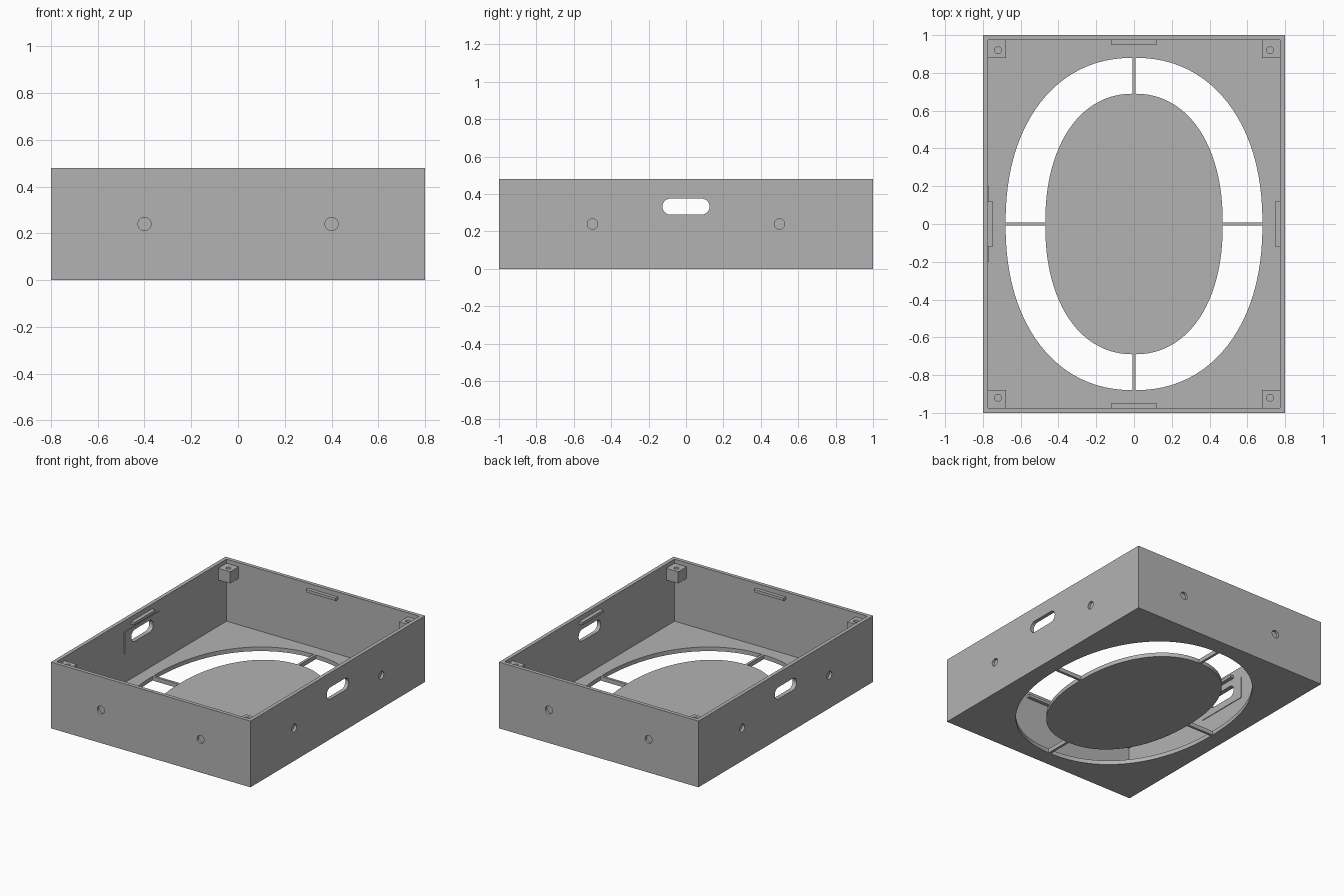
import bpy
import bmesh
from math import cos, sin, pi, copysign
from mathutils import Vector

if "Cube" in bpy.data.objects:
    bpy.data.objects.remove(bpy.data.objects["Cube"], do_unlink=True)

W, L, H = 0.8, 1.0, 0.48        # half width, half length, height
WALL, FLOOR = 0.027, 0.03
IX, IY = W - WALL, L - WALL     # inner wall faces

grey = bpy.data.materials.new("matte grey")
grey.use_nodes = True
grey.diffuse_color = (0.45, 0.45, 0.45, 1)
grey.node_tree.nodes["Principled BSDF"].inputs["Base Color"].default_value = grey.diffuse_color


def add_object(name, bm):
    bmesh.ops.recalc_face_normals(bm, faces=bm.faces)
    mesh = bpy.data.meshes.new(name)
    bm.to_mesh(mesh)
    bm.free()
    mesh.materials.append(grey)
    obj = bpy.data.objects.new(name, mesh)
    bpy.context.collection.objects.link(obj)
    return obj


def box(name, x, y, z):
    """Box from (min, max) pairs."""
    bm = bmesh.new()
    bmesh.ops.create_cube(bm, size=1)
    for v in bm.verts:
        v.co = Vector([(a + b) / 2 + c * (b - a) for c, (a, b) in zip(v.co, (x, y, z))])
    return add_object(name, bm)


def prism(name, outline, start, sweep):
    """Extrude a closed outline of points along a vector."""
    bm = bmesh.new()
    face = bm.faces.new([bm.verts.new(Vector(p) + Vector(start)) for p in outline])
    ext = bmesh.ops.extrude_face_region(bm, geom=[face])
    moved = [g for g in ext["geom"] if isinstance(g, bmesh.types.BMVert)]
    bmesh.ops.translate(bm, verts=moved, vec=Vector(sweep))
    return add_object(name, bm)


def oval(a, b, power=2.2, count=96):
    """Slightly squared ellipse in the floor plane."""
    pts = []
    for i in range(count):
        c, s = cos(2 * pi * i / count), sin(2 * pi * i / count)
        pts.append((a * copysign(abs(c) ** (2 / power), c),
                    b * copysign(abs(s) ** (2 / power), s), 0))
    return pts


def circle(r, axis, half=0, count=32):
    """Circle or, with half > 0, a rounded slot, facing the given axis."""
    pts = []
    for i in range(count):
        t = 2 * pi * (i + 0.5) / count
        u, v = r * cos(t), r * sin(t)
        u += copysign(half, u)
        pts.append({"x": (0, u, v), "y": (u, 0, v), "z": (u, v, 0)}[axis])
    return pts


def cut(obj, cutters):
    """Subtract the cutters, bake the result and remove them."""
    for c in cutters:
        c.hide_render = True
        mod = obj.modifiers.new("cut", "BOOLEAN")
        mod.operation, mod.solver, mod.object = "DIFFERENCE", "EXACT", c
    bpy.context.view_layer.update()
    baked = bpy.data.meshes.new_from_object(
        obj.evaluated_get(bpy.context.evaluated_depsgraph_get()))
    obj.modifiers.clear()
    obj.data = baked
    for c in cutters:
        bpy.data.objects.remove(c, do_unlink=True)


def smooth(obj):
    bpy.ops.object.select_all(action="DESELECT")
    obj.select_set(True)
    bpy.context.view_layer.objects.active = obj
    bpy.ops.object.shade_smooth_by_angle(angle=0.5)


# Open tray with oval floor opening, side slots and shallow wall dimples
tray = box("tray_shell", (-W, W), (-L, L), (0, H))
cutters = [box("cavity_cutter", (-IX, IX), (-IY, IY), (FLOOR, H + 0.1)),
           prism("oval_cutter", oval(0.68, 0.88), (0, 0, -0.1), (0, 0, 0.3))]
DEPTH = 0.018
for s in (-1, 1):
    cutters.append(prism("slot_cutter", circle(0.043, "x", 0.083),
                         (s * (W - 0.1), 0, 0.333), (s * 0.2, 0, 0)))
    for t in (-1, 1):
        cutters.append(prism("side_dimple_cutter", circle(0.028, "x"),
                             (s * (W - DEPTH), t * 0.5, 0.24), (s * 0.1, 0, 0)))
        cutters.append(prism("end_dimple_cutter", circle(0.028, "y"),
                             (t * 0.4, s * (L - DEPTH), 0.24), (0, s * 0.1, 0)))
cut(tray, cutters)
smooth(tray)

# Central oval plate held by four spokes
smooth(prism("floor_plate", oval(0.47, 0.69), (0, 0, 0), (0, 0, FLOOR)))
R = 0.009
for s, x_name, y_name in ((-1, "right", "front"), (1, "left", "back")):
    box(x_name + "_spoke", sorted((s * 0.46, s * 0.685)), (-R, R), (0, FLOOR))
    box(y_name + "_spoke", (-R, R), sorted((s * 0.68, s * 0.885)), (0, FLOOR))

    # Lid catches along the inner walls
    box(x_name + "_catch", sorted((s * (IX - 0.027), s * IX)), (-0.12, 0.12), (0.425, 0.445))
    box(y_name + "_catch", (-0.12, 0.12), sorted((s * (IY - 0.025), s * IY)), (0.425, 0.445))

    # Corner screw blocks
    for t, end in ((-1, "front"), (1, "back")):
        block = box(f"{end}_{x_name}_screw_block", sorted((s * (IX - 0.095), s * IX)),
                    sorted((t * (IY - 0.095), t * IY)), (0.365, 0.45))
        cut(block, [prism("screw_cutter", circle(0.018, "z"),
                          (s * 0.72, t * 0.92, 0.385), (0, 0, 0.2))])
        smooth(block)

# Thin raised pad around the slot on one inner wall
pad = box("slot_pad", (-IX, -IX + 0.005), (-0.2, 0.2), (0.24, 0.4))
cut(pad, [prism("pad_slot_cutter", circle(0.043, "x", 0.083), (-W, 0, 0.333), (0.2, 0, 0))])
smooth(pad)
